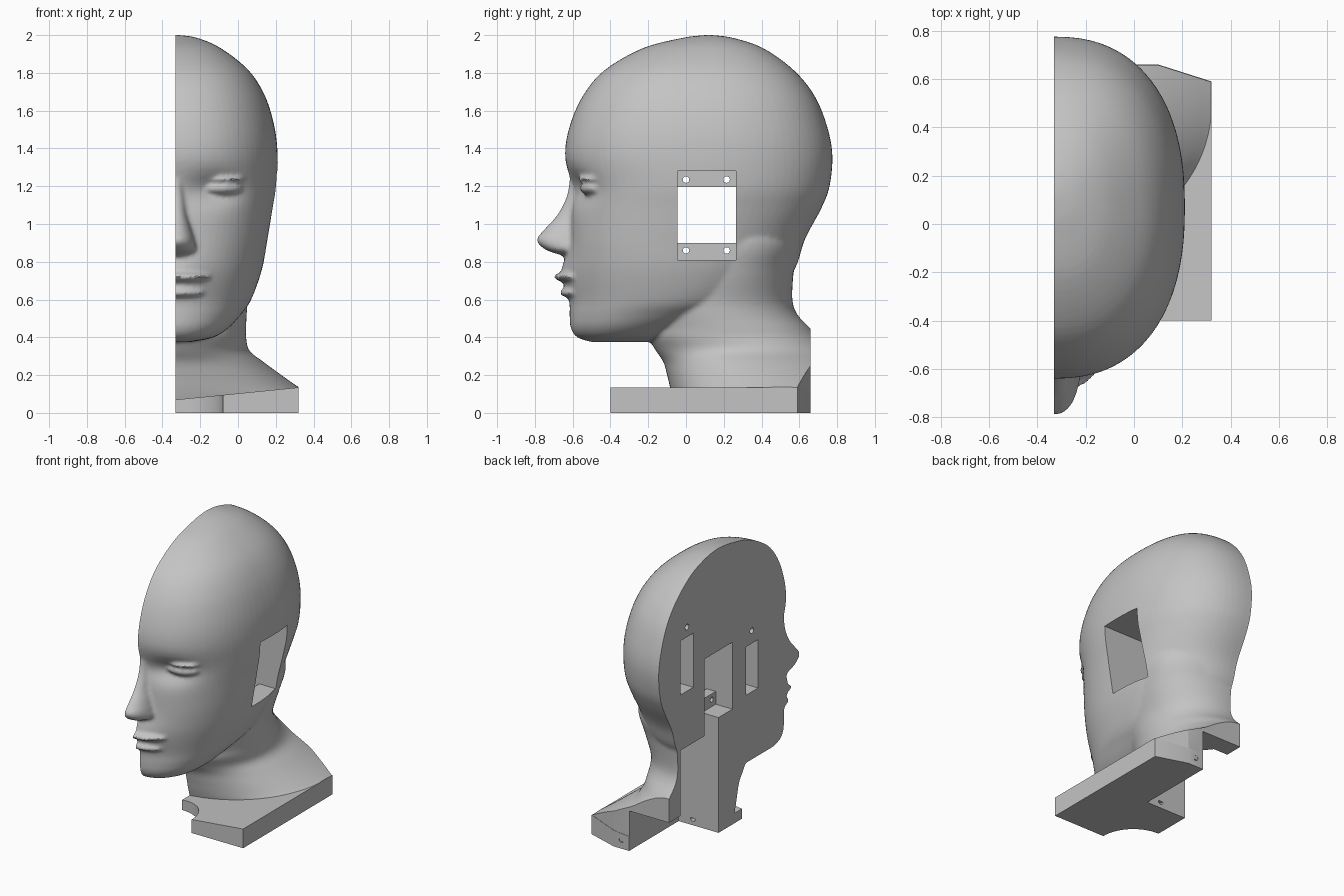
import bpy
import bmesh
import math
from mathutils import Matrix, Vector

cube = bpy.data.objects.get("Cube")
if cube:
    bpy.data.objects.remove(cube, do_unlink=True)

MID = -0.33          # plane on which the head is split
FRONT = -0.4
BACK = 0.66

grey = bpy.data.materials.new("plain grey")
grey.use_nodes = True
grey.diffuse_color = (0.55, 0.55, 0.55, 1)
grey.node_tree.nodes["Principled BSDF"].inputs["Base Color"].default_value = (0.55, 0.55, 0.55, 1)


def make_object(name, bm):
    bmesh.ops.recalc_face_normals(bm, faces=bm.faces)
    mesh = bpy.data.meshes.new(name)
    bm.to_mesh(mesh)
    bm.free()
    mesh.materials.append(grey)
    obj = bpy.data.objects.new(name, mesh)
    bpy.context.collection.objects.link(obj)
    return obj


def prism(name, outline, low, high):
    """Extrude an xy outline; high may be a function of x."""
    top = high if callable(high) else (lambda x: high)
    bm = bmesh.new()
    a = [bm.verts.new((x, y, low)) for x, y in outline]
    b = [bm.verts.new((x, y, top(x))) for x, y in outline]
    bm.faces.new(a)
    bm.faces.new(b)
    for i in range(len(a)):
        j = (i + 1) % len(a)
        bm.faces.new((a[i], a[j], b[j], b[i]))
    return make_object(name, bm)


def box(name, x0, x1, y0, y1, z0, z1):
    return prism(name, [(x0, y0), (x1, y0), (x1, y1), (x0, y1)], z0, z1)


def rod(name, centre, radius, length, axis, sides=24):
    bm = bmesh.new()
    turn = Vector((0, 0, 1)).rotation_difference(Vector(axis)).to_matrix().to_4x4()
    bmesh.ops.create_cone(bm, cap_ends=True, segments=sides, radius1=radius, radius2=radius,
                          depth=length, matrix=Matrix.Translation(centre) @ turn)
    return make_object(name, bm)


def activate(obj):
    bpy.ops.object.select_all(action='DESELECT')
    obj.select_set(True)
    bpy.context.view_layer.objects.active = obj


def apply_all(obj):
    activate(obj)
    for mod in list(obj.modifiers):
        bpy.ops.object.modifier_apply(modifier=mod.name)


def carve(targets, cutter):
    for obj in targets:
        mod = obj.modifiers.new("cut", 'BOOLEAN')
        mod.operation = 'DIFFERENCE'
        mod.solver = 'EXACT'
        mod.object = cutter
        apply_all(obj)
    bpy.data.objects.remove(cutter, do_unlink=True)


def curve_through(keys, steps=5):
    """Smoothly interpolate rows of section values."""
    rows = []
    for i in range(len(keys) - 1):
        p0, p1, p2, p3 = keys[max(i - 1, 0)], keys[i], keys[i + 1], keys[min(i + 2, len(keys) - 1)]
        for s in range(steps):
            t = s / steps
            rows.append([b + 0.5 * t * (c - a + t * (2 * a - 5 * b + 4 * c - d + t * (3 * (b - c) + d - a)))
                         for a, b, c, d in zip(p0, p1, p2, p3)])
    return rows + [list(keys[-1])]


def loft(bm, keys, sides=80, shift=None):
    """Stack oval sections given as height, front, back, half width."""
    rings = []
    for z, front, back, half in curve_through(keys):
        power = 2 / (2 + 0.33 * min(1, max(0, (z - 0.45) / 0.45)))
        ring = []
        for k in range(sides):
            c, s = math.cos(math.tau * k / sides), math.sin(math.tau * k / sides)
            x = half * math.copysign(abs(c) ** power, c)
            y = (front + back) / 2 + (back - front) / 2 * math.copysign(abs(s) ** power, s)
            if shift and s < 0:
                y += shift(abs(x), z)
            ring.append(bm.verts.new((MID + x, y, z)))
        rings.append(ring)
    bm.faces.new(list(reversed(rings[0])))
    bm.faces.new(rings[-1])
    for a, b in zip(rings, rings[1:]):
        for i in range(sides):
            j = (i + 1) % sides
            bm.faces.new((a[i], a[j], b[j], b[i]))


def blob(bm, x, y, z, rx, ry, rz):
    for side in ((1, -1) if x else (1,)):
        place = Matrix.Translation((MID + side * x, y, z)) @ Matrix.Diagonal((rx, ry, rz, 1))
        bmesh.ops.create_uvsphere(bm, u_segments=32, v_segments=20, radius=1, matrix=place)


def bump(x, z, cx, cz, rx, rz):
    return math.exp(-((x - cx) / rx) ** 2 - ((z - cz) / rz) ** 2)


def face_relief(x, z):
    """Hollow eye sockets and a gentle rise around the mouth."""
    return 0.055 * bump(x, z, .2, 1.18, .14, .08) - 0.042 * bump(x, z, 0, .73, .15, .11)


# Skull and face
bm = bmesh.new()
loft(bm, [(.375, -.5, -.2, .08), (.4, -.575, -.08, .2), (.45, -.61, .05, .28),
          (.52, -.615, .25, .345), (.6, -.61, .45, .4), (.76, -.62, .575, .457),
          (.92, -.615, .63, .487), (1.08, -.61, .715, .515), (1.2, -.61, .76, .535),
          (1.365, -.64, .775, .54), (1.52, -.615, .746, .522), (1.68, -.545, .68, .472),
          (1.815, -.43, .57, .385), (1.93, -.23, .41, .24), (1.985, -.02, .25, .115),
          (2, .1, .14, .02)], shift=face_relief)
# Neck and sloping shoulders
loft(bm, [(.05, -.06, 1.2, .76), (.1, -.075, 1.15, .71), (.137, -.085, 1.1, .65), (.2, -.1, 1, .56),
          (.27, -.12, .88, .465), (.33, -.16, .79, .39), (.4, -.2, .7, .373), (.45, -.2, .655, .373),
          (.52, -.2, .59, .376), (.6, -.19, .563, .385), (.75, -.15, .57, .425),
          (.9, -.1, .59, .45), (1.05, 0, .5, .42)])
# Nose
loft(bm, [(1.26, -.615, -.4, .04), (1.15, -.63, -.4, .055), (1.05, -.68, -.4, .065),
          (.97, -.75, -.4, .085), (.915, -.79, -.4, .1), (.865, -.745, -.4, .11),
          (.835, -.66, -.4, .08)], sides=40)
# Lips, eyes and upper lids
blob(bm, 0, -.54, .72, .2, .158, .038)
blob(bm, 0, -.53, .637, .175, .138, .038)
blob(bm, .225, -.45, 1.19, .135, .113, .046)
blob(bm, .225, -.45, 1.238, .145, .12, .018)

head = make_object("half_head", bm)
remesh = head.modifiers.new("blend", 'REMESH')
remesh.mode = 'VOXEL'
remesh.voxel_size = 0.012
soften = head.modifiers.new("soften", 'SMOOTH')
soften.factor = 0.5
soften.iterations = 4
apply_all(head)

# Split the head on its middle plane and close it
bm = bmesh.new()
bm.from_mesh(head.data)
cut = bmesh.ops.bisect_plane(bm, geom=bm.verts[:] + bm.edges[:] + bm.faces[:], dist=1e-5,
                             plane_co=(MID, 0, 0), plane_no=(-1, 0, 0), clear_outer=True)
rim = [e for e in cut["geom_cut"] if isinstance(e, bmesh.types.BMEdge) and e.is_boundary]
bmesh.ops.holes_fill(bm, edges=rim, sides=0)
bmesh.ops.recalc_face_normals(bm, faces=bm.faces)
bm.to_mesh(head.data)
bm.free()

# Trim the shoulders just inside the base footprint
carve([head], prism("trim", [(.319, -1), (.319, .588), (.1, .658), (-1, .658), (-1, 2), (2, 2), (2, -1)],
                    -.2, .5))

# Base plate with sloping top and rounded notch
base = prism("base_plate", [(MID, FRONT), (.32, FRONT), (.32, .59), (.1, BACK), (MID, BACK)], 0,
             lambda x: .07 + .1 * (x - MID))
carve([base], rod("notch", (MID, FRONT, 0), .25, .5, (0, 0, 1), 64))

# Ear window, rear neck cavity and pockets in the split face
carve([head], box("window", -.5, .5, -.045, .265, .81, 1.28))
carve([head], prism("neck_cavity", [(-.5, .11), (-.02, .11), (-.02, .28), (-.22, .53), (-.5, .53)],
                    -.1, .74))
carve([head], box("cable_gap", -.5, -.02, .11, .265, .7, .85))
carve([head, base], box("rear_opening", -.5, -.02, .11, .9, -.1, .28))
carve([head], box("rear_pocket", -.5, -.18, .39, .53, 1.13, 1.51))
carve([head], box("front_pocket", -.5, -.18, -.33, -.195, .85, 1.19))
for y, z in ((.46, 1.58), (-.26, 1.28)):
    carve([head], rod("pin_hole", (MID, y, z), .02, .2, (1, 0, 0)))
carve([base], rod("wall_hole", (-.13, .11, .045), .018, .2, (0, 1, 0)))
carve([base], rod("back_hole", (.04, BACK, .06), .018, .2, (0, 1, 0)))

# Screw flanges inside the ear window
flanges = []
for name, low, high, hole in (("lower_flange", .81, .9, .86), ("upper_flange", 1.195, 1.28, 1.235)):
    flange = box(name, -.2, -.13, -.045, .265, low, high)
    for y in (0, .215):
        carve([flange], rod("screw_hole", (-.165, y, hole), .017, .3, (1, 0, 0)))
    flanges.append(flange)

for obj in [head, base] + flanges:
    activate(obj)
    bpy.ops.object.shade_smooth_by_angle(angle=math.radians(35))
